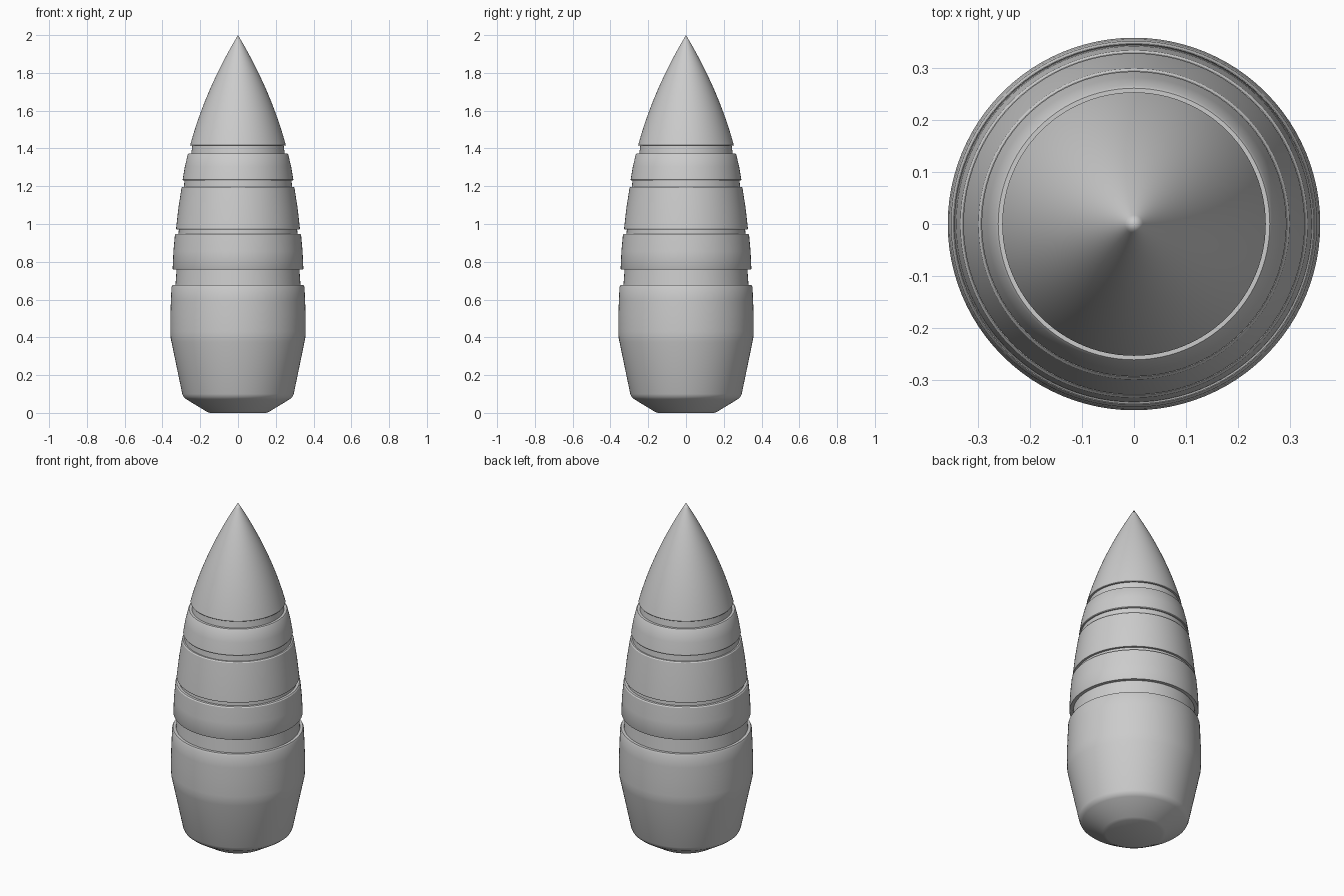
import bpy
import math

if "Cube" in bpy.data.objects:
    bpy.data.objects.remove(bpy.data.objects["Cube"])

SEGMENTS = 96


def lathe(name, profile):
    """Revolve a bottom-to-top (radius, z) profile round the z axis."""
    verts, faces, rings = [], [], []
    for r, z in profile:
        count = 1 if r == 0 else SEGMENTS
        rings.append(range(len(verts), len(verts) + count))
        for i in range(count):
            a = 2 * math.pi * i / SEGMENTS
            verts.append((r * math.cos(a), r * math.sin(a), z))
    for low, up in zip(rings, rings[1:]):
        for i in range(SEGMENTS):
            j = (i + 1) % SEGMENTS
            if len(low) == 1:
                faces.append((low[0], up[j], up[i]))
            elif len(up) == 1:
                faces.append((low[i], low[j], up[0]))
            else:
                faces.append((low[i], low[j], up[j], up[i]))
    mesh = bpy.data.meshes.new(name)
    mesh.from_pydata(verts, [], faces)
    mesh.update()
    obj = bpy.data.objects.new(name, mesh)
    bpy.context.collection.objects.link(obj)
    bpy.ops.object.select_all(action='DESELECT')
    obj.select_set(True)
    bpy.context.view_layer.objects.active = obj
    bpy.ops.object.shade_smooth_by_angle(angle=math.radians(30))
    return obj


# Boat-tail base with flat bottom and rounded corner
lathe("base", [
    (0, 0), (0.15, 0), (0.168, 0.008), (0.275, 0.073), (0.288, 0.084),
    (0.295, 0.1), (0.352, 0.375), (0.357, 0.40), (0.358, 0.43),
    (0.358, 0.52), (0.355, 0.60), (0.352, 0.668), (0.347, 0.677),
    (0.331, 0.677),
])

# Bands: groove start radius, groove bottom z, lower lip (r, z), top edge (r, z), next groove radius
bands = [
    ("lower_band", 0.331, 0.677, 0.346, 0.762, 0.334, 0.948, 0.315),
    ("middle_band", 0.315, 0.948, 0.328, 0.973, 0.299, 1.197, 0.286),
    ("upper_band", 0.286, 1.197, 0.293, 1.233, 0.266, 1.374, 0.247),
]
for name, r0, z0, r1, z1, r2, z2, r3 in bands:
    groove_top = r0 - 0.07 * (z1 - z0)
    mid = ((r1 + r2) / 2 + 0.002, (z1 + z2) / 2)
    lathe(name, [(r0, z0), (groove_top, z1 - 0.002), (r1 - 0.002, z1 - 0.002),
                 (r1, z1 + 0.002), mid, (r2, z2 - 0.006), (r2 - 0.005, z2), (r3, z2)])

# Pointed nose with curved sides and the groove under it
nose = [(0.247, 1.374), (0.242, 1.415), (0.252, 1.415)]
for k in range(20, -1, -1):
    t = k / 20
    nose.append((0.349 * t - 0.0957 * t * t, 2 - 0.583 * t))
lathe("nose", nose)
